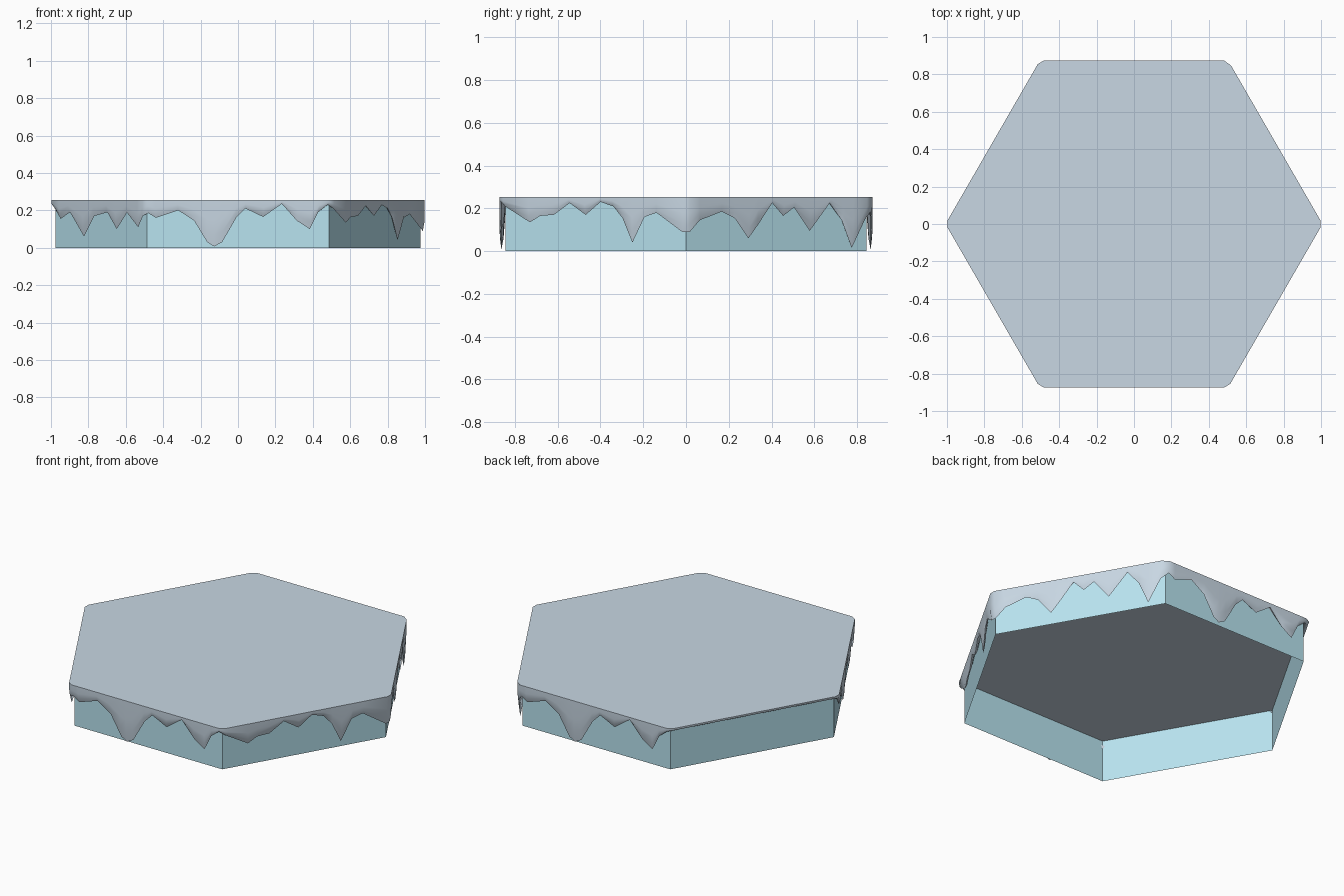
import bpy, bmesh
from math import sin, cos, radians

if "Cube" in bpy.data.objects:
    bpy.data.objects.remove(bpy.data.objects["Cube"])

TOP, APOTHEM, SIDE = 0.254, 0.873, 1.008

# Lower edge of the icing on each side: (fraction along side, height)
front = [(0.02, .185), (.06, .16), (.18, .20), (.265, .145), (.335, .03), (.372, .007),
         (.415, .03), (.49, .16), (.54, .21), (.635, .165), (.735, .235), (.815, .145),
         (.885, .10), (.93, .19), (.98, .23)]
front_left = [(.02, .225), (.1, .155), (.2, .19), (.35, .06), (.46, .17), (.6, .19),
              (.7, .10), (.81, .188), (.93, .11), (.98, .17)]
front_right = [(.02, .21), (.155, .135), (.21, .165), (.285, .17), (.37, .225), (.457, .17),
               (.537, .23), (.606, .21), (.656, .155), (.71, .04), (.775, .16), (.84, .18),
               (.98, .09)]
back_right = [(.02, .09), (.075, .145), (.193, .185), (.263, .155), (.338, .06), (.387, .12),
              (.467, .225), (.526, .165), (.585, .205), (.67, .095), (.778, .225),
              (.843, .145), (.897, .015), (.97, .15)]
back_left = [(.02, .238), (.98, .238)]
sides = [(-150, front_left), (-90, front), (-30, front_right),
         (30, back_right), (90, front), (150, back_left)]


def material(name, rgb):
    m = bpy.data.materials.new(name)
    m.diffuse_color = (*rgb, 1)
    m.use_nodes = True
    m.node_tree.nodes["Principled BSDF"].inputs["Base Color"].default_value = m.diffuse_color
    return m


def finish(bm, name, mat):
    me = bpy.data.meshes.new(name)
    bm.to_mesh(me)
    bm.free()
    ob = bpy.data.objects.new(name, me)
    bpy.context.collection.objects.link(ob)
    me.materials.append(mat)
    return ob


def bridge(bm, lower, upper):
    n = len(lower)
    for i in range(n):
        j = (i + 1) % n
        bm.faces.new((lower[i], lower[j], upper[j], upper[i]))


# Base: six-sided wall, open underneath
bm = bmesh.new()
rings = [[bm.verts.new((.975 * cos(radians(60 * i)), .975 * sin(radians(60 * i)), z))
          for i in range(6)] for z in (0, .25)]
bridge(bm, *rings)
finish(bm, "hex_base", material("ice_blue", (.48, .77, .87)))

# Icing: flat top with a dripping skirt that folds back to the wall
# rows: (distance from centre, share of the drop from top to lower edge)
rows = [(APOTHEM, 0), (APOTHEM, .45), (.871, .75), (.864, 1), (.854, .8), (.847, .45)]
bm = bmesh.new()
rings = []
for off, drop in rows:
    ring = []
    for deg, edge in sides:
        a = radians(deg)
        for t, low in edge:
            s = (t - .5) * SIDE * off / APOTHEM
            ring.append(bm.verts.new((off * cos(a) - s * sin(a), off * sin(a) + s * cos(a),
                                      TOP - drop * (TOP - low))))
    rings.append(ring)
for upper, lower in zip(rings, rings[1:]):
    bridge(bm, lower, upper)
bm.faces.new(rings[0])
icing = finish(bm, "snow_icing", material("snow", (.58, .68, .77)))
bpy.context.view_layer.objects.active = icing
icing.select_set(True)
bpy.ops.object.shade_smooth_by_angle(angle=radians(50))
